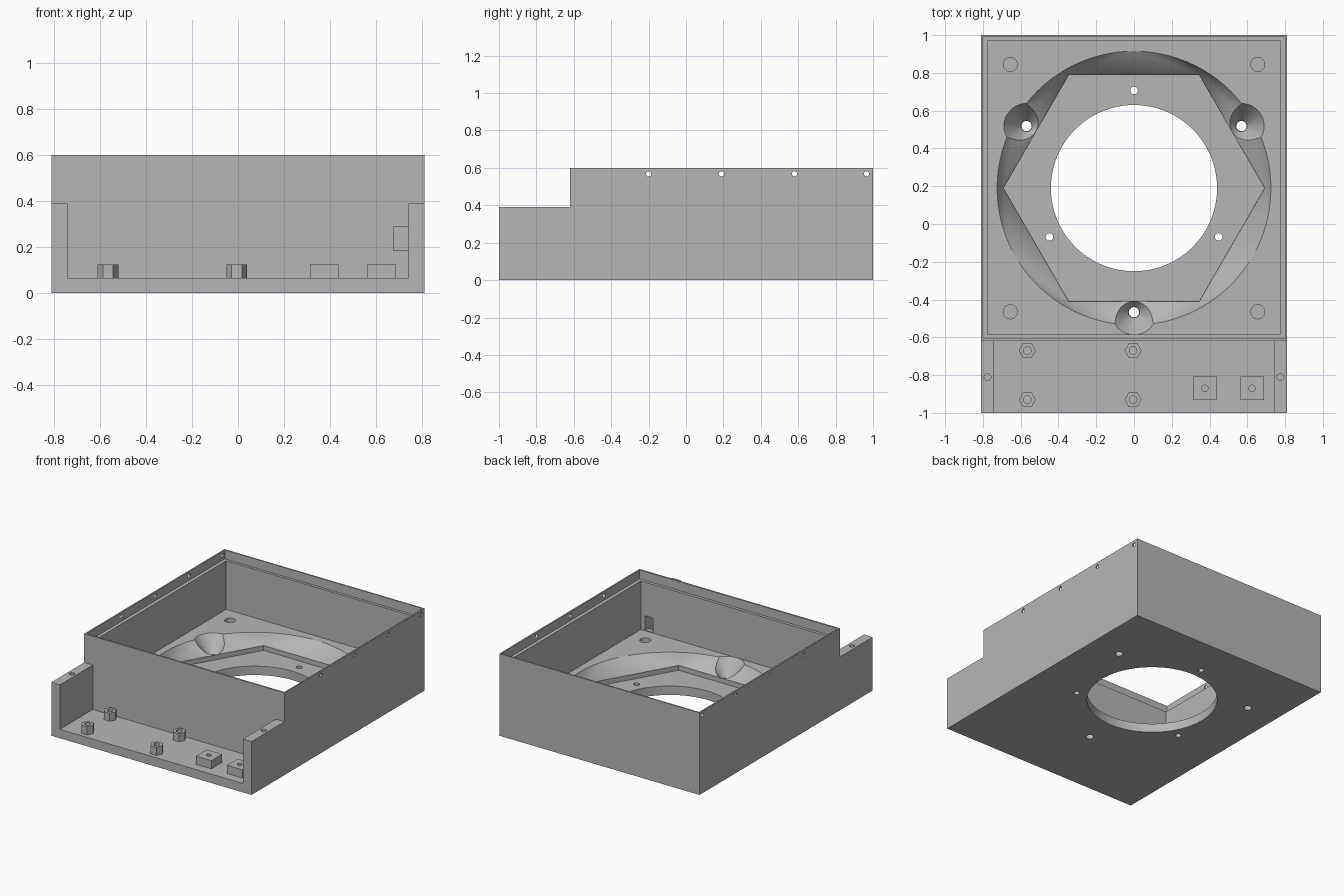
import bpy, bmesh, math
from mathutils import Matrix, Vector

if "Cube" in bpy.data.objects:
    bpy.data.objects.remove(bpy.data.objects["Cube"], do_unlink=True)

grey = bpy.data.materials.new("light_grey")
grey.use_nodes = True
colour = (0.47, 0.47, 0.47, 1)
grey.diffuse_color = colour
grey.node_tree.nodes["Principled BSDF"].inputs["Base Color"].default_value = colour

FLOOR = 0.065      # front tray and hexagon pocket floor
DECK = 0.18        # floor of the open rear box
CENTRE = (0, 0.19)


def finish(name, bm):
    bmesh.ops.recalc_face_normals(bm, faces=bm.faces)
    mesh = bpy.data.meshes.new(name)
    bm.to_mesh(mesh)
    bm.free()
    mesh.materials.append(grey)
    ob = bpy.data.objects.new(name, mesh)
    bpy.context.collection.objects.link(ob)
    return ob


def box(name, x0, x1, y0, y1, z0, z1):
    bm = bmesh.new()
    bmesh.ops.create_cube(bm, size=1)
    size = Vector((x1 - x0, y1 - y0, z1 - z0))
    mid = Vector((x0 + x1, y0 + y1, z0 + z1)) / 2
    bm.transform(Matrix.Translation(mid) @ Matrix.Diagonal(size).to_4x4())
    return finish(name, bm)


def rings(name, centre, levels, axis="Z"):
    """Convex solid through regular rings, each (sides, radius, height)."""
    bm = bmesh.new()
    for sides, r, h in levels:
        for i in range(sides):
            a = math.tau * i / sides
            bm.verts.new((r * math.cos(a), r * math.sin(a), h))
    bmesh.ops.convex_hull(bm, input=bm.verts)
    bmesh.ops.dissolve_limit(bm, angle_limit=0.005, verts=bm.verts, edges=bm.edges)
    if axis == "X":
        bm.transform(Matrix.Rotation(math.pi / 2, 4, "Y"))
    bm.transform(Matrix.Translation(Vector((*centre, 0)[:3])))
    return finish(name, bm)


def cylinder(name, centre, r, z0, z1, sides=24, axis="Z"):
    return rings(name, centre, [(sides, r, z0), (sides, r, z1)], axis)


def cut(target, cutter):
    mod = target.modifiers.new("cut", "BOOLEAN")
    mod.operation = "DIFFERENCE"
    mod.solver = "EXACT"
    mod.object = cutter
    cutter.hide_render = True
    bpy.context.view_layer.objects.active = target
    bpy.ops.object.modifier_apply(modifier=mod.name)
    bpy.data.objects.remove(cutter, do_unlink=True)


# Housing: stepped side profile extruded across the width
bm = bmesh.new()
outline = [(-1, 0), (1, 0), (1, 0.6), (-0.62, 0.6), (-0.62, 0.39), (-1, 0.39)]
side = bm.faces.new([bm.verts.new((-0.81, y, z)) for y, z in outline])
new = bmesh.ops.extrude_face_region(bm, geom=[side])["geom"]
bmesh.ops.translate(bm, vec=(1.62, 0, 0),
                    verts=[v for v in new if isinstance(v, bmesh.types.BMVert)])
housing = finish("housing", bm)

# Front tray, rear cavity and lid rebate
cut(housing, box("tray", -0.74, 0.74, -1.2, -0.62, FLOOR, 0.8))
cut(housing, box("cavity", -0.775, 0.775, -0.585, 0.97, DECK, 0.8))
cut(housing, box("rebate", -0.8, 0.8, -0.607, 0.99, 0.535, 0.8))

# Cable opening in the wall between tray and cavity
cut(housing, box("cable_opening", 0.675, 0.74, -0.7, -0.5, 0.185, 0.29))

# Bowl blending a circle into a hexagonal pocket, with a round opening
cut(housing, rings("bowl", CENTRE, [(6, 0.692, 0.1), (96, 0.725, DECK), (96, 0.725, 0.3)]))
cut(housing, cylinder("pocket", CENTRE, 0.69, FLOOR, 0.15, 6))
cut(housing, cylinder("opening", CENTRE, 0.44, -0.1, 0.14, 96))

# Three flared screw recesses and three small holes around the opening
for k in range(3):
    a = math.radians(30 + 120 * k)
    spot = (0.657 * math.cos(a), CENTRE[1] + 0.657 * math.sin(a))
    cut(housing, rings("flare", spot, [(32, 0.03, FLOOR), (32, 0.12, DECK), (32, 0.12, 0.25)]))
    cut(housing, cylinder("screw_hole", spot, 0.027, -0.1, 0.1))
    a += math.radians(60)
    spot = (0.517 * math.cos(a), CENTRE[1] + 0.517 * math.sin(a))
    cut(housing, cylinder("small_hole", spot, 0.02, -0.1, 0.12))

# Blind holes in the deck corners and on the tray side walls
for s in (-1, 1):
    for y in (-0.465, 0.845):
        cut(housing, cylinder("deck_hole", (s * 0.655, y), 0.037, 0.07, 0.3))
    cut(housing, cylinder("wall_hole", (s * 0.775, -0.81), 0.018, 0.25, 0.5))

# Lid screw holes along both sides
for y in (-0.2, 0.19, 0.58, 0.965):
    cut(housing, cylinder("lid_hole", (0, y, 0.568), 0.014, -1, 1, axis="X"))

# Hexagonal standoffs and square mounting blocks in the tray
parts = [housing]
for x in (-0.565, -0.005):
    for y in (-0.93, -0.67):
        post = cylinder("hex_standoff", (x, y), 0.045, FLOOR - 0.01, 0.125, 6)
        cut(post, cylinder("bore", (x, y), 0.02, 0.075, 0.2))
        parts.append(post)
for x in (0.375, 0.625):
    block = box("mounting_block", x - 0.062, x + 0.062, -0.932, -0.808, FLOOR - 0.01, 0.125)
    cut(block, cylinder("bore", (x, -0.87), 0.017, 0.075, 0.2))
    parts.append(block)

# Smooth curved walls, keeping real edges sharp
bpy.ops.object.select_all(action="DESELECT")
for ob in parts:
    ob.select_set(True)
bpy.context.view_layer.objects.active = housing
bpy.ops.object.shade_smooth_by_angle(angle=math.radians(22))
